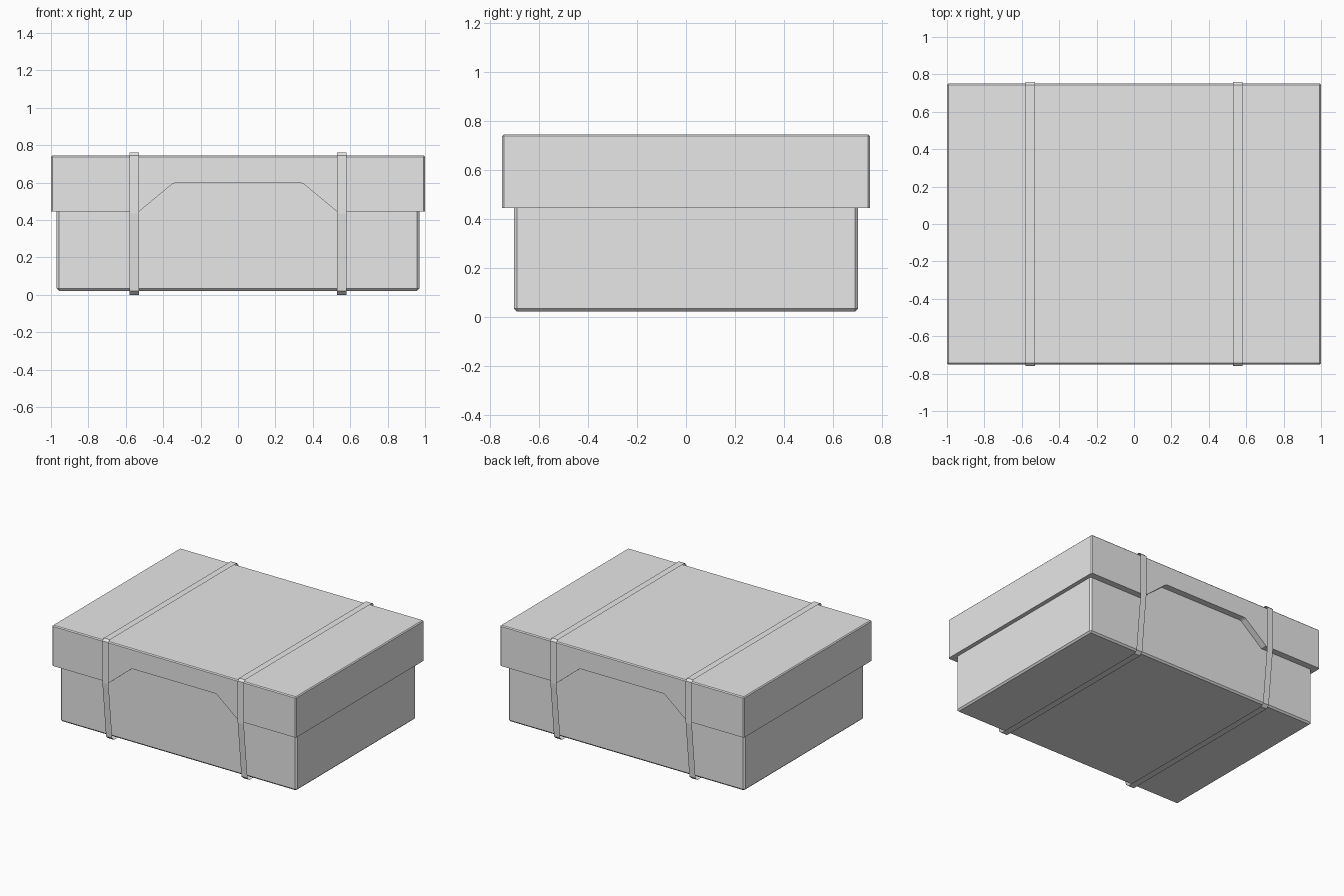
import bpy
import bmesh

if "Cube" in bpy.data.objects:
    bpy.data.objects.remove(bpy.data.objects["Cube"], do_unlink=True)

# One plain grey for the whole box
grey = bpy.data.materials.new("plain grey")
grey.use_nodes = True
grey.diffuse_color = (0.8, 0.8, 0.8, 1)
grey.node_tree.nodes["Principled BSDF"].inputs["Base Color"].default_value = (0.8, 0.8, 0.8, 1)


def add_object(name, bm):
    mesh = bpy.data.meshes.new(name)
    bm.to_mesh(mesh)
    bm.free()
    mesh.materials.append(grey)
    obj = bpy.data.objects.new(name, mesh)
    bpy.context.collection.objects.link(obj)
    return obj


def extrude_profile(points, axis, start, end, capped):
    """Sweep a closed 2D profile along x or y; leave it an open sheet if not capped."""
    bm = bmesh.new()

    def place(p, d):
        return (d, p[0], p[1]) if axis == "x" else (p[0], d, p[1])

    a = [bm.verts.new(place(p, start)) for p in points]
    b = [bm.verts.new(place(p, end)) for p in points]
    for i in range(len(points)):
        j = (i + 1) % len(points)
        bm.faces.new((a[i], a[j], b[j], b[i]))
    if capped:
        bm.faces.new(a)
        bm.faces.new(b)
    bmesh.ops.recalc_face_normals(bm, faces=bm.faces)
    return bm


def mirrored(half):
    """Close a right-hand half profile with its reflection."""
    return half + [(-u, v) for u, v in reversed(half)]


def bevel_edges(bm, width, rule):
    edges = [e for e in bm.edges if rule(e)]
    bmesh.ops.bevel(bm, geom=edges, offset=width, segments=1, affect="EDGES")


# Box body, with chamfered corners and base
body = extrude_profile(mirrored([(0.97, 0.022), (0.97, 0.73)]), "y", -0.702, 0.702, True)
bevel_edges(body, 0.012, lambda e: min(v.co.z for v in e.verts) < 0.1)
add_object("box_body", body)

# Lid, with a finger notch in its front and back skirts
lid_half = [(0.338, 0.597), (0.352, 0.592), (0.53, 0.445), (1.0, 0.445), (1.0, 0.745)]
lid = extrude_profile(mirrored(lid_half), "y", -0.75, 0.75, True)
bevel_edges(lid, 0.007, lambda e: all(v.co.z > 0.74 for v in e.verts)
            or (all(abs(v.co.x) > 0.99 for v in e.verts)
                and abs(e.verts[0].co.z - e.verts[1].co.z) > 0.1))
add_object("box_lid", lid)

# Thin straps looped around box and lid
strap_half = [(0.695, 0.0), (0.717, 0.02), (0.76, 0.435), (0.76, 0.745), (0.744, 0.76)]
for side, x in (("left", 0.555), ("right", -0.555)):
    strap = extrude_profile(mirrored(strap_half), "x", x - 0.025, x + 0.025, False)
    add_object(side + "_strap", strap)
